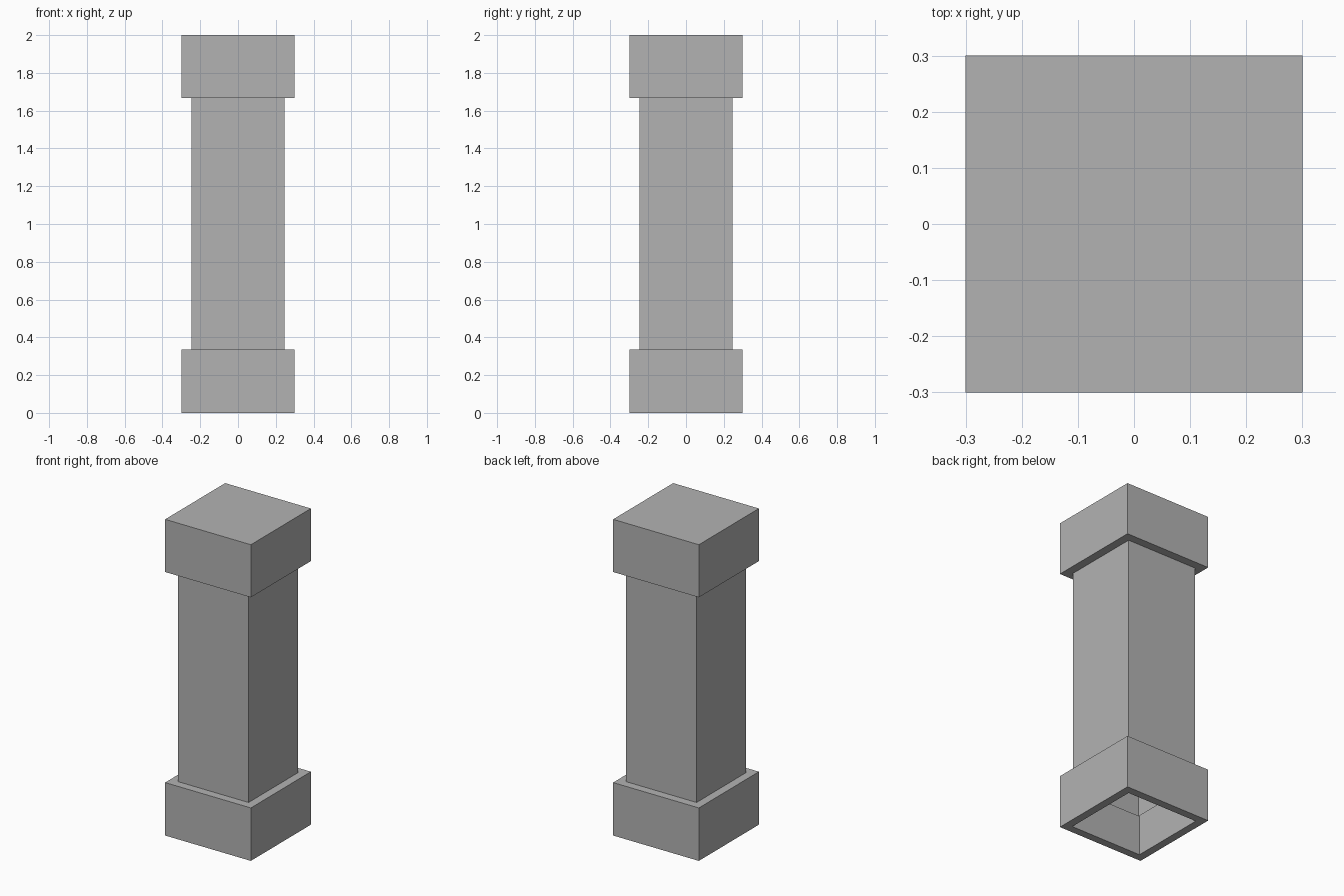
import bpy
import bmesh

cube = bpy.data.objects.get("Cube")
if cube:
    bpy.data.objects.remove(cube, do_unlink=True)

# Plain grey stone
stone = bpy.data.materials.new("grey_stone")
stone.use_nodes = True
grey = (0.45, 0.45, 0.45, 1)
stone.diffuse_color = grey
stone.node_tree.nodes["Principled BSDF"].inputs["Base Color"].default_value = grey

BLOCK, SHAFT, WALL = 0.3, 0.247, 0.05
BASE_TOP, CAP_BOTTOM, HEIGHT = 0.335, 1.667, 2.0

# Outer skin: square rings from the open foot to the closed top
bm = bmesh.new()
profile = [(BLOCK, 0), (BLOCK, BASE_TOP), (SHAFT, BASE_TOP),
           (SHAFT, CAP_BOTTOM), (BLOCK, CAP_BOTTOM), (BLOCK, HEIGHT)]
corners = [(-1, -1), (1, -1), (1, 1), (-1, 1)]
rings = [[bm.verts.new((sx * r, sy * r, z)) for sx, sy in corners]
         for r, z in profile]
for low, high in zip(rings, rings[1:]):
    for i in range(4):
        j = (i + 1) % 4
        bm.faces.new((low[i], low[j], high[j], high[i]))
bm.faces.new(rings[-1])

mesh = bpy.data.meshes.new("pillar")
bm.to_mesh(mesh)
bm.free()
mesh.materials.append(stone)
pillar = bpy.data.objects.new("pillar", mesh)
bpy.context.collection.objects.link(pillar)

# Hollow inside with walls of even thickness
shell = pillar.modifiers.new("wall_thickness", "SOLIDIFY")
shell.thickness = WALL
shell.offset = -1
shell.use_even_offset = True
